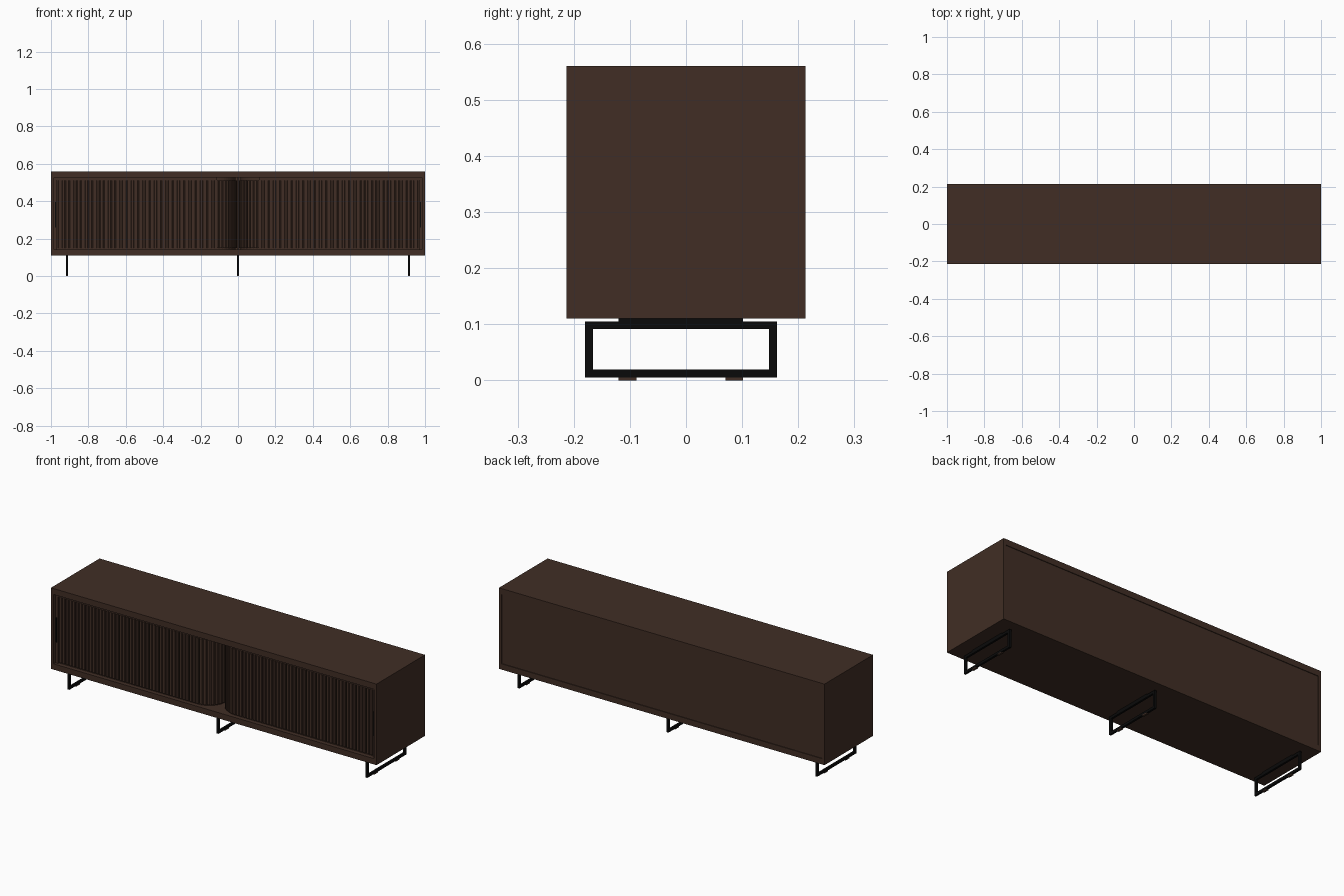
import bpy, bmesh, math
from mathutils import Matrix, Vector

cube = bpy.data.objects.get("Cube")
if cube:
    bpy.data.objects.remove(cube, do_unlink=True)


def material(name, rgb):
    m = bpy.data.materials.new(name)
    m.use_nodes = True
    m.diffuse_color = (*rgb, 1)
    bsdf = m.node_tree.nodes["Principled BSDF"]
    bsdf.inputs["Base Color"].default_value = (*rgb, 1)
    bsdf.inputs["Roughness"].default_value = 0.7
    return m


wood = material("dark walnut", (0.052, 0.027, 0.018))
black = material("black metal", (0.003, 0.003, 0.003))


def finish(name, bm, mat):
    bmesh.ops.recalc_face_normals(bm, faces=bm.faces)
    mesh = bpy.data.meshes.new(name)
    bm.to_mesh(mesh)
    bm.free()
    mesh.materials.append(mat)
    ob = bpy.data.objects.new(name, mesh)
    bpy.context.collection.objects.link(ob)
    return ob


def add_box(bm, x, y, z):
    """Box from three (low, high) ranges."""
    size = [r[1] - r[0] for r in (x, y, z)]
    mid = [(r[0] + r[1]) / 2 for r in (x, y, z)]
    bmesh.ops.create_cube(bm, size=1, matrix=Matrix.Translation(mid) @ Matrix.Diagonal((*size, 1)))


def box(name, x, y, z, mat):
    bm = bmesh.new()
    add_box(bm, x, y, z)
    return finish(name, bm, mat)


def prism(bm, outline, low, high):
    """Extrude a flat outline between two heights."""
    face = bm.faces.new([bm.verts.new((p[0], p[1], low)) for p in outline])
    new = bmesh.ops.extrude_face_region(bm, geom=[face])["geom"]
    top = [v for v in new if isinstance(v, bmesh.types.BMVert)]
    bmesh.ops.translate(bm, verts=top, vec=(0, 0, high - low))


# Carcass
FRONT, BACK = -0.213, 0.213
FLOOR, CEIL = 0.142, 0.527
box("top_panel", (-1, 1), (FRONT, BACK), (CEIL, 0.56), wood)
box("bottom_panel", (-1, 1), (FRONT, BACK), (0.11, FLOOR), wood)
box("back_panel", (-0.984, 0.984), (0.196, 0.209), (FLOOR, CEIL), wood)
box("centre_divider", (-0.003, 0.003), (-0.08, 0.196), (FLOOR, CEIL), wood)

# Tambour doors: straight run, quarter turn inward, short run to the rear
START, TURN, RADIUS, FACE = 0.984, 0.115, 0.11, -0.197
STRAIGHT, ARC = START - TURN, RADIUS * math.pi / 2
LENGTH = STRAIGHT + ARC + 0.1
PITCH = 0.0205


def door_point(s, out=0.0):
    """Point at distance s along the door, pushed outward by out."""
    if s < STRAIGHT:
        p, n = Vector((START - s, FACE)), Vector((0, -1))
    else:
        a = min((s - STRAIGHT) / RADIUS, math.pi / 2)
        n = Vector((-math.sin(a), -math.cos(a)))
        p = Vector((TURN, FACE + RADIUS)) + n * RADIUS
        p.y += max(0, s - STRAIGHT - ARC)
    return p + n * out


for name, side in (("left", 1), ("right", -1)):
    box(f"{name}_side_panel", sorted((side * START, side)), (FRONT, BACK), (FLOOR, CEIL), wood)

    # Backing sheet
    steps = [0] + [STRAIGHT + ARC * i / 12 for i in range(13)] + [LENGTH]
    outline = [door_point(s, -0.008) for s in steps]
    outline += [door_point(s, -0.014) for s in reversed(steps)]
    bm = bmesh.new()
    prism(bm, [(side * p.x, p.y) for p in outline], FLOOR, CEIL)
    finish(f"{name}_door_backing", bm, wood)

    # Slats with chamfered front edges
    bm = bmesh.new()
    for i in range(int((LENGTH - 0.02) / PITCH)):
        s = 0.021 + PITCH * i
        profile = ((0.001, -0.009), (0.001, -0.002), (0.003, 0),
                   (0.0155, 0), (0.0175, -0.002), (0.0175, -0.009))
        pts = [door_point(s + d, out) for d, out in profile]
        prism(bm, [(side * p.x, p.y) for p in pts], FLOOR + 0.007, CEIL - 0.015)
    # End stile and edge rails
    add_box(bm, sorted((side * 0.968, side * START)), (FACE - 0.001, FACE + 0.012), (FLOOR, CEIL))
    add_box(bm, sorted((side * TURN, side * 0.968)), (FACE, FACE + 0.012), (CEIL - 0.014, CEIL))
    finish(f"{name}_door_slats", bm, wood)

    # Slim pull
    box(f"{name}_door_pull", sorted((side * 0.973, side * 0.979)),
        (FACE - 0.005, FACE + 0.002), (0.26, 0.395), black)

# Sled legs with mounting plates and foot pads
BAR = 0.014
for name, x in (("right", -0.915), ("middle", 0), ("left", 0.915)):
    across = (x - 0.0055, x + 0.0055)
    bm = bmesh.new()
    for z in (0.005, 0.091):
        add_box(bm, across, (-0.18, 0.162), (z, z + BAR))
    for y in (-0.18, 0.148):
        add_box(bm, across, (y, y + BAR), (0.005 + BAR, 0.091))
    add_box(bm, across, (-0.12, 0.102), (0.105, 0.11))
    finish(f"{name}_leg_frame", bm, black)
    bm = bmesh.new()
    for y in (-0.12, 0.07):
        add_box(bm, across, (y, y + 0.032), (0, 0.007))
    finish(f"{name}_foot_pads", bm, wood)
